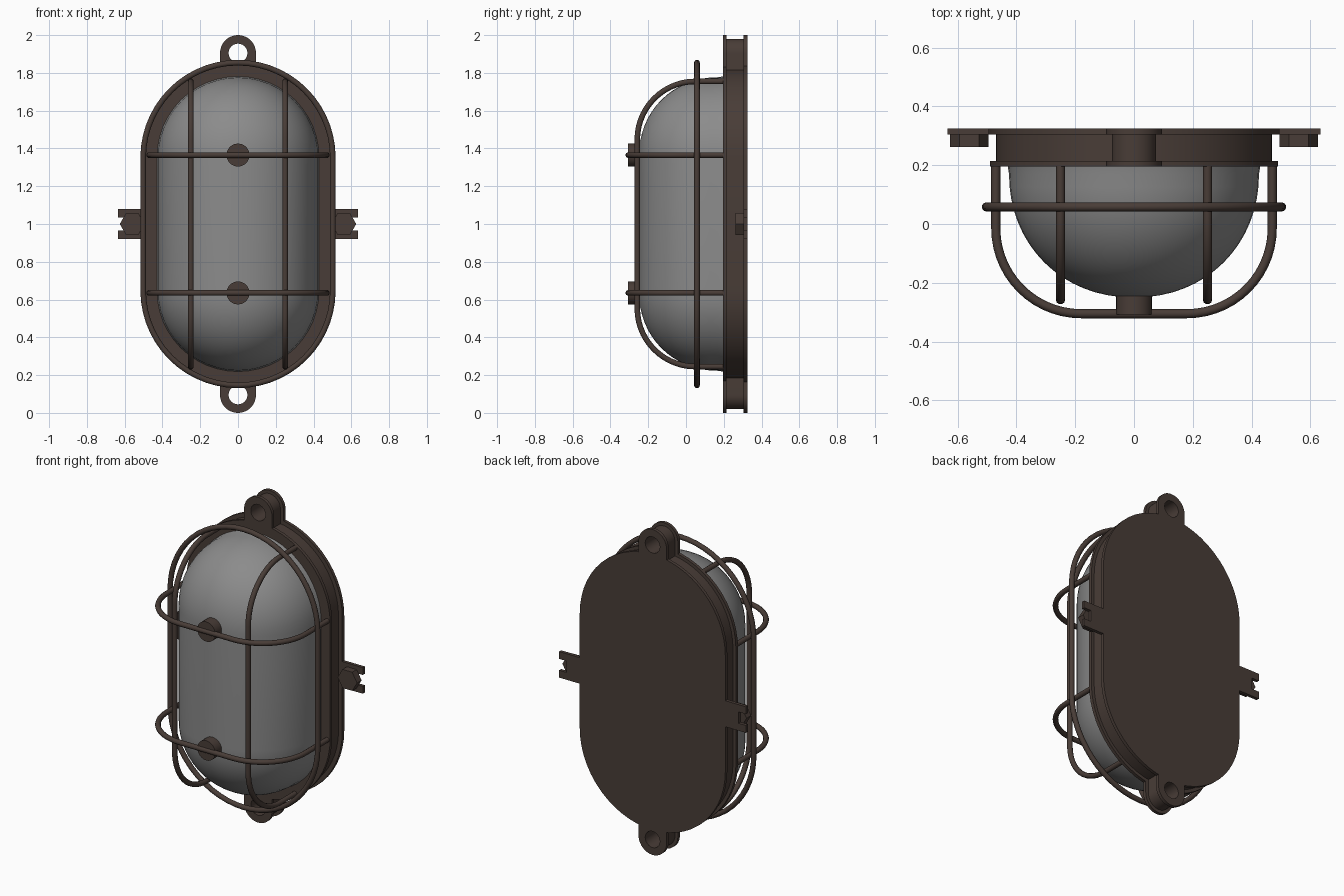
import bpy, bmesh, math

if "Cube" in bpy.data.objects:
    bpy.data.objects.remove(bpy.data.objects["Cube"])

CZ = 1.0        # height of the lamp's middle
HALF = 0.352    # half length of the straight sides


def material(name, rgb):
    m = bpy.data.materials.new(name)
    m.diffuse_color = (*rgb, 1)
    m.use_nodes = True
    m.node_tree.nodes["Principled BSDF"].inputs["Base Color"].default_value = m.diffuse_color
    return m


METAL = material("dark_brown_metal", (0.066, 0.046, 0.038))
GLASS = material("grey_glass", (0.26, 0.26, 0.26))


def finish(ob, mat, angle=35):
    """Clean the mesh, set colour and smooth shading."""
    bm = bmesh.new()
    bm.from_mesh(ob.data)
    bmesh.ops.remove_doubles(bm, verts=bm.verts, dist=0.0002)
    bmesh.ops.recalc_face_normals(bm, faces=bm.faces)
    bm.to_mesh(ob.data)
    bm.free()
    ob.data.materials.clear()
    ob.data.materials.append(mat)
    bpy.ops.object.select_all(action='DESELECT')
    ob.select_set(True)
    bpy.context.view_layer.objects.active = ob
    bpy.ops.object.shade_smooth_by_angle(angle=math.radians(angle))
    return ob


def curve_object(name, loops, dims, closed):
    cu = bpy.data.curves.new(name, 'CURVE')
    cu.dimensions = dims
    for pts in loops:
        sp = cu.splines.new('POLY')
        sp.points.add(len(pts) - 1)
        for p, co in zip(sp.points, pts):
            p.co = (*co, 1) if len(co) == 3 else (*co, 0, 1)
        sp.use_cyclic_u = closed
    ob = bpy.data.objects.new(name, cu)
    bpy.context.collection.objects.link(ob)
    return ob


def to_mesh(ob):
    bpy.ops.object.select_all(action='DESELECT')
    ob.select_set(True)
    bpy.context.view_layer.objects.active = ob
    bpy.ops.object.convert(target='MESH')
    return bpy.context.view_layer.objects.active


def plate(name, loops, y0, y1):
    """Flat outline in x and z (with optional holes), thick from y0 to y1."""
    ob = curve_object(name, loops, '2D', True)
    ob.data.fill_mode = 'BOTH'
    ob.data.extrude = (y1 - y0) / 2
    ob = to_mesh(ob)
    for v in ob.data.vertices:
        x, z, d = v.co
        v.co = (x, (y0 + y1) / 2 - d, z)
    return finish(ob, METAL)


def tube(name, pts, closed=False, r=0.0155):
    ob = curve_object(name, [pts], '3D', closed)
    ob.data.bevel_depth = r
    ob.data.bevel_resolution = 3
    ob.data.use_fill_caps = not closed
    return finish(to_mesh(ob), METAL, 50)


def arc(cx, cy, r, a0, a1, n):
    return [(cx + r * math.cos(math.radians(a0 + (a1 - a0) * i / n)),
             cy + r * math.sin(math.radians(a0 + (a1 - a0) * i / n))) for i in range(n + 1)]


def stadium(r, n=28):
    return arc(0, CZ + HALF, r, 0, 180, n) + arc(0, CZ - HALF, r, 180, 360, n)


def prism(name, x, z, r, y0, y1, sides):
    return plate(name, [arc(x, z, r, 0, 360, sides)[:-1]], y0, y1)


# Housing: back flange, body and front flange
plate("back_flange", [stadium(0.495)], 0.305, 0.325)
plate("housing_body", [stadium(0.47)], 0.21, 0.31)
plate("front_flange", [stadium(0.49)], 0.195, 0.215)

# Glass dome: shrinking stadium rings
profile = [(0.43, 0.2), (0.425, 0.17)]
for i in range(1, 17):
    a = math.pi / 2 * i / 16
    profile.append((0.425 * max(math.cos(a), 0.0) ** 0.95, 0.17 - 0.42 * math.sin(a) ** 0.97))
profile[-1] = (0.002, -0.25)
bm = bmesh.new()
rings = [[bm.verts.new((x, y, z)) for x, z in stadium(r, 24)] for r, y in profile]
count = len(rings[0])
for a, b in zip(rings, rings[1:]):
    for i in range(count):
        j = (i + 1) % count
        bm.faces.new((a[i], a[j], b[j], b[i]))
bm.faces.new(rings[0])
bm.faces.new(rings[-1])
mesh = bpy.data.meshes.new("glass_dome")
bm.to_mesh(mesh)
bm.free()
dome = bpy.data.objects.new("glass_dome", mesh)
bpy.context.collection.objects.link(dome)
finish(dome, GLASS, 50)

# Hanging lugs at top and bottom, like spools with a hole
for label, s in (("top", 1), ("bottom", -1)):
    for part, r, y0, y1 in (("front_lug", 0.095, 0.195, 0.215),
                            ("lug_core", 0.075, 0.213, 0.307),
                            ("back_lug", 0.095, 0.305, 0.325)):
        outer = arc(0, 0.905, r, 0, 180, 20) + [(-r, 0.79), (r, 0.79)]
        hole = arc(0, 0.905, 0.05, 0, 360, 24)[:-1]
        loops = [[(x, CZ + s * z) for x, z in lp] for lp in (outer, hole)]
        plate(f"{label}_{part}", loops, y0, y1)

# Slotted side tabs with hexagonal bolts
for label, s in (("left", -1), ("right", 1)):
    tab = [(0.45, -0.08), (0.635, -0.08), (0.635, -0.035), (0.585, -0.035),
           (0.585, 0.035), (0.635, 0.035), (0.635, 0.08), (0.45, 0.08)]
    plate(f"{label}_tab", [[(s * x, CZ + z) for x, z in tab]], 0.305, 0.325)
    prism(f"{label}_bolt", s * 0.56, CZ, 0.066, 0.262, 0.306, 6)

# Wire cage: surrounding ring
tube("cage_ring", [(x, 0.058, z) for x, z in stadium(0.502)], True)

# Wire cage: horizontal hoops with round knobs
for label, z in (("upper", 1.365), ("lower", 0.635)):
    half = [(0.47, 0.205)] + arc(0.18, -0.015, 0.29, 0, -90, 14)
    path = half + [(-x, y) for x, y in reversed(half)]
    tube(f"{label}_hoop", [(x, y, z) for x, y in path])
    prism(f"{label}_knob", 0, z, 0.061, -0.308, -0.235, 24)

# Wire cage: vertical hoops
for label, x in (("left", -0.25), ("right", 0.25)):
    half = [(0.205, 0.755)] + arc(0.05, 0.447, 0.308, 90, 180, 14)
    path = half + [(y, -z) for y, z in reversed(half)]
    tube(f"{label}_vertical_hoop", [(x, y, CZ + z) for y, z in path])
